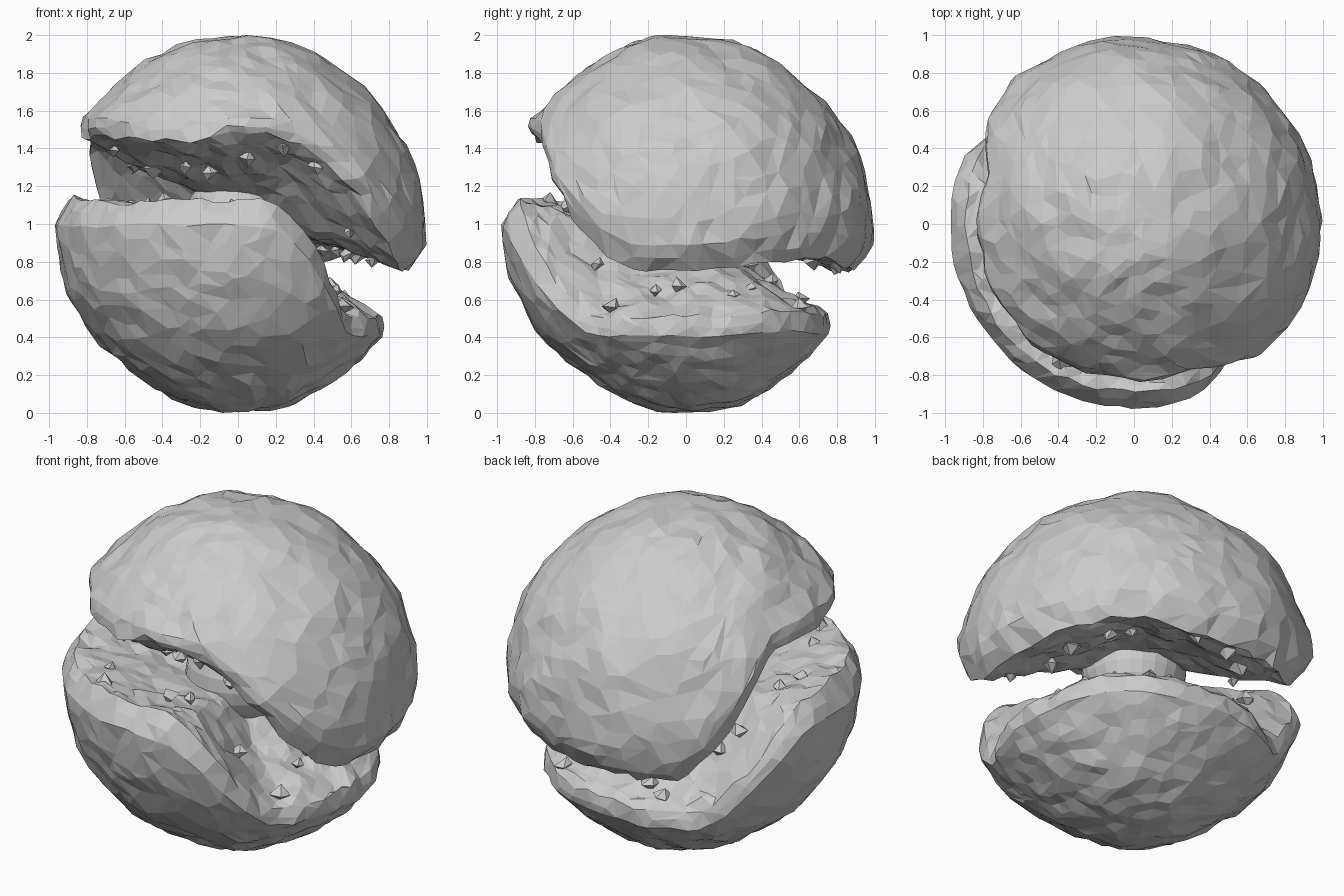
import bpy, bmesh, math, random
from mathutils import Vector, noise

if "Cube" in bpy.data.objects:
    bpy.data.objects.remove(bpy.data.objects["Cube"])

random.seed(7)
C = Vector((0, 0, 1))


def step(a, b, t):
    t = max(0, min(1, (t - a) / (b - a)))
    return t * t * (3 - 2 * t)


# Latitude of each rim: high toward the front left, low toward the back right
def rim(az, upper):
    d = (math.degrees(az) - 225 + 180) % 360 - 180
    left, d = d < 0, abs(d)
    if upper:
        lat = 29 - 44.5 * step(60, 106 if left else 122, d) + 4 * step(135, 180, d)
    else:
        lat = 8 - 41 * step(52, 98, d) + 2 * step(140, 180, d)
    return math.radians(lat)


def polar(az, lat, r):
    return Vector((math.cos(az) * math.cos(lat), math.sin(az) * math.cos(lat), math.sin(lat))) * r


def finish(bm, name):
    bmesh.ops.recalc_face_normals(bm, faces=bm.faces[:])
    me = bpy.data.meshes.new(name)
    bm.to_mesh(me)
    bm.free()
    ob = bpy.data.objects.new(name, me)
    bpy.context.collection.objects.link(ob)
    return ob


# Half of the split boulder: rocky dome outside, ruled break surface inside
def half(name, upper):
    s = 1 if upper else -1
    edge = 0.93 if upper else 0.9
    bm = bmesh.new()
    bmesh.ops.create_icosphere(bm, subdivisions=5, radius=1)
    for v in bm.verts:
        p = v.co.normalized()
        phi = math.asin(max(-1, min(1, p.z))) * s
        az = math.atan2(p.y, p.x)
        f = rim(az, upper)
        t = phi / (math.pi / 2)
        if t >= 0:
            lat = f + (s * math.pi / 2 - f) * t
            full = (0.972 if upper else 0.958) + 0.014 * math.cos(lat) ** 2
            r = full - (full - edge) * (1 - step(0, 0.08, t))
        else:
            lat = f
            r = edge * (1 + t)
        q = polar(az, lat, r)
        n = noise.noise(q * 3.2 + Vector((s * 5, 2, 1))) * 0.018
        n += noise.noise(q * 9 + Vector((3, s * 4, 7))) * 0.02
        if t >= 0:
            q *= 1 + n
        else:
            q.z += 1.8 * n * min(1, r * 2) - s * 0.06 * t
        rim_rough = max(0, 1 - abs(t) * 8)
        q += noise.noise_vector(q * 8) * (0.007 + 0.016 * rim_rough)
        v.co = q + C
    # Exact height at the pole
    ext = (max if upper else min)(v.co.z for v in bm.verts)
    k = 1 / abs(ext - 1)
    for v in bm.verts:
        if (v.co.z - 1) * s > 0.5:
            v.co.z = 1 + (v.co.z - 1) * (1 + (k - 1) * step(0.75, 0.96, abs(v.co.z - 1)))
    ob = finish(bm, name)
    dec = ob.modifiers.new("facets", 'DECIMATE')
    dec.ratio = 0.4


# Small angular stones stuck to a break surface
def stones(name, upper, count):
    bm = bmesh.new()
    for i in range(count):
        az = (i + random.uniform(-0.4, 0.4)) / count * math.tau
        c = polar(az, rim(az, upper), random.uniform(0.55, 0.86)) + C
        size = random.uniform(0.035, 0.06)
        a0 = random.uniform(0, math.tau)
        ring = []
        for j in range(5):
            a = a0 + j * math.tau / 5
            w = size * random.uniform(0.7, 1.2)
            ring.append(bm.verts.new(c + Vector((math.cos(a) * w, math.sin(a) * w,
                                                 random.uniform(-0.3, 0.3) * size))))
        for h in (-0.9, 0.9):
            off = Vector((random.uniform(-0.4, 0.4), random.uniform(-0.4, 0.4), h))
            tip = bm.verts.new(c + off * size)
            for j in range(5):
                bm.faces.new((ring[j], ring[(j + 1) % 5], tip))
    finish(bm, name)


half("upper_rock_half", True)
half("lower_rock_half", False)
stones("upper_stones", True, 20)
stones("lower_stones", False, 18)

# Round core in the gap
bm = bmesh.new()
bmesh.ops.create_uvsphere(bm, u_segments=24, v_segments=12, radius=0.29)
bmesh.ops.translate(bm, verts=bm.verts[:], vec=C)
finish(bm, "core")
